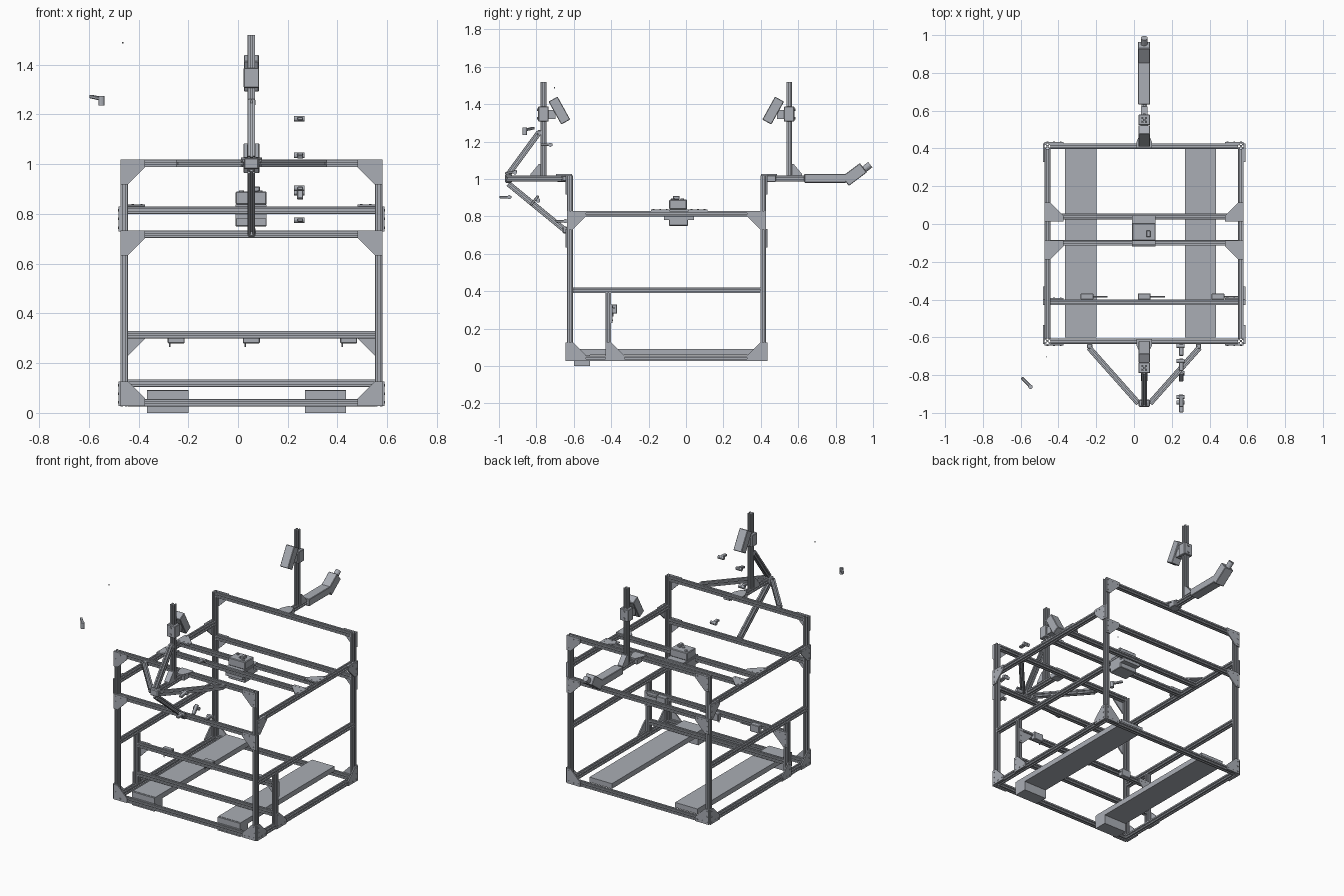
import bpy, bmesh, math
from mathutils import Vector, Matrix

if "Cube" in bpy.data.objects:
    bpy.data.objects.remove(bpy.data.objects["Cube"])

C, HX = 0.054, 0.512          # centre line and half spacing of posts
YF, YB, YM = -0.62, 0.412, -0.415
W = 0.030                     # extrusion width
H = W / 2
X, Y, Z = Vector((1, 0, 0)), Vector((0, 1, 0)), Vector((0, 0, 1))

# One dark steel grey for the whole machine
STEEL = bpy.data.materials.new("steel_grey")
STEEL.diffuse_color = (0.40, 0.42, 0.46, 1)
STEEL.use_nodes = True
STEEL.node_tree.nodes["Principled BSDF"].inputs["Base Color"].default_value = STEEL.diffuse_color


def finish(name, bm):
    bmesh.ops.recalc_face_normals(bm, faces=bm.faces)
    me = bpy.data.meshes.new(name)
    bm.to_mesh(me)
    bm.free()
    me.materials.append(STEEL)
    ob = bpy.data.objects.new(name, me)
    bpy.context.collection.objects.link(ob)
    return ob


def prism(bm, pts, vec):
    f = bm.faces.new([bm.verts.new(p) for p in pts])
    g = bmesh.ops.extrude_face_region(bm, geom=[f])['geom']
    bmesh.ops.translate(bm, vec=vec, verts=[e for e in g if isinstance(e, bmesh.types.BMVert)])


def slot_profile():
    a, n, t, d, e = H, W * 0.14, W * 0.25, W * 0.3, W * 0.05
    q = [(a - e, -a), (a, -a + e), (a, -n), (a - .1 * W, -n), (a - .1 * W, -t), (a - d, -n),
         (a - d, n), (a - .1 * W, t), (a - .1 * W, n), (a, n)]
    out = []
    for k in range(4):
        c, s = (1, 0, -1, 0)[k], (0, 1, 0, -1)[k]
        out += [(x * c - y * s, x * s + y * c) for x, y in q]
    return out


PROFILE = slot_profile()


def rail(name, p0, p1):
    p0, p1 = Vector(p0), Vector(p1)
    d = (p1 - p0).normalized()
    u = X if abs(d.x) < 1e-4 else Z
    v = d.cross(u)
    bm = bmesh.new()
    prism(bm, [p0 + u * a + v * b for a, b in PROFILE], p1 - p0)
    return finish(name, bm)


def box(name, lo, hi, bevel=0.0):
    lo, hi = Vector(lo), Vector(hi)
    bm = bmesh.new()
    m = Matrix.Translation((lo + hi) / 2) @ Matrix.Diagonal((*(hi - lo), 1))
    bmesh.ops.create_cube(bm, size=1, matrix=m)
    if bevel:
        bmesh.ops.bevel(bm, geom=bm.edges[:], offset=bevel, segments=1, affect='EDGES')
    return finish(name, bm)


def tilted_box(name, centre, size, angle, bevel=0.003):
    h = Vector(size) / 2
    ob = box(name, -h, h, bevel)
    ob.location = centre
    ob.rotation_euler.x = angle
    return ob


def cyl(name, p0, p1, r, n=16):
    p0, p1 = Vector(p0), Vector(p1)
    d = p1 - p0
    bm = bmesh.new()
    m = Matrix.Translation((p0 + p1) / 2) @ d.to_track_quat('Z', 'Y').to_matrix().to_4x4()
    bmesh.ops.create_cone(bm, cap_ends=True, segments=n, radius1=r, radius2=r, depth=d.length, matrix=m)
    return finish(name, bm)


def gusset(name, o, u, v, n, s=0.1):
    """Five-sided corner plate with bolts; o is the corner, u and v run along the legs."""
    o = Vector(o)
    k = 0.3 * s
    bm = bmesh.new()
    prism(bm, [o + u * a + v * b for a, b in [(0, 0), (s, 0), (s, k), (k, s), (0, s)]], n * 0.008)
    for a, b in [(.15, .15), (.5, .15), (.85, .15), (.15, .5), (.15, .85)]:
        c = o + (u * a + v * b) * s + n * 0.008
        r = 0.05 * s
        prism(bm, [c + u * r * math.cos(t * math.pi / 4) + v * r * math.sin(t * math.pi / 4) for t in range(8)], n * 0.002)
    return finish(name, bm)


# Corner posts, side rails and their plates
for s, side in ((-1, "left"), (1, "right")):
    x, xo, inn = C + s * HX, C + s * (HX + H), X * -s
    for y, end, t in ((YF, "front", 1), (YB, "back", -1)):
        rail(f"{side}_{end}_post", (x, y, 0.027), (x, y, 1.018))
        yo = y - t * H
        gusset(f"{side}_{end}_foot_plate", (xo, yo, 0.027), Y * t, Z, X * s)
        gusset(f"{side}_{end}_upper_side_plate", (xo, yo, 0.83), Y * t, -Z, X * s)
        for zz, v, lab in ((0.027, Z, "bottom"), (0.733, -Z, "middle"), (1.018, -Z, "top")):
            gusset(f"{side}_{end}_{lab}_plate", (xo, yo, zz), inn, v, Y * -t)
    for z in (0.041, 0.405, 0.815):
        rail(f"{side}_side_rail", (x, YF + H, z), (x, YB - H, z))
    # short inner post with its plates
    rail(f"{side}_short_post", (x, YM, 0.055), (x, YM, 0.391))
    gusset(f"{side}_short_post_plate", (xo, YM - H, 0.027), Y, Z, X * s)
    gusset(f"{side}_sensor_rail_plate", (xo, YM + H, 0.33), inn, -Z, Y)
    # flat plates holding the two roof rails
    gusset(f"{side}_roof_plate_rear", (xo, 0.014, 0.83), inn, Y, Z)
    gusset(f"{side}_roof_plate_front", (xo, -0.088, 0.83), inn, -Y, Z)

# Cross rails
for y, z, lab in [(YF, .041, "front_bottom"), (YF, .718, "front_middle"), (YF, 1.003, "front_top"),
                  (YB, .041, "back_bottom"), (YB, .718, "back_middle"), (YB, 1.003, "back_top"),
                  (YM, .12, "lower_inner"), (YM, .315, "sensor"),
                  (.04, .815, "roof_rear"), (-.1, .815, "roof_front")]:
    rail(lab + "_rail", (C - HX + H, y, z), (C + HX - H, y, z))

# Floor slabs with front blocks
for x in (-0.282, 0.352):
    box("floor_slab", (x - .083, -.59, .058), (x + .083, .4, .092))
    box("floor_slab_block", (x - .083, -.6, 0), (x + .083, -.513, .09))

# Sensors along the inner rail
for x in (-0.249, C, 0.445):
    box("sensor_box", (x - .034, YM + H, .28), (x + .034, -.368, .33), .003)
    cyl("sensor_cable", (x + .03, -.385, .31), (x + .11, -.385, .31), .005, 8)
    cyl("sensor_pin", (x - .025, -.39, .265), (x - .025, -.39, .285), .003, 8)

# Central roof unit
box("roof_unit_plate", (-.01, -.112, .828), (.115, .045, .838))
box("roof_unit_body", (-.01, -.09, .838), (.115, .005, .89), .004)
box("roof_unit_cap", (.065, -.07, .89), (.088, -.035, .91), .003)
box("roof_unit_under_plate", (-.01, -.118, .78), (.115, .043, .8))
box("roof_unit_lower", (-.01, -.09, .75), (.115, .01, .828), .003)
for dx, dy in ((-.04, -.02), (.0, -.05), (.035, -.07)):
    cyl("roof_unit_knob", (C + dx, dy, .885), (C + dx, dy, .895), .01, 12)

# Masts and cameras, front and back
for t, y, lab in ((1, -0.762, "front"), (-1, 0.551, "back")):
    rail(lab + "_mast", (C, y, 1.018), (C, y, 1.52))
    box(lab + "_camera_clamp", (C - .031, y - .028, 1.307), (C + .031, y + .028, 1.387), .003)
    box(lab + "_camera_bracket", (C - .02, min(y, y + t * .065), 1.32), (C + .02, max(y, y + t * .065), 1.37))
    tilted_box(lab + "_camera", (C, y + t * .085, 1.366), (.06, .055, .14), t * math.radians(29))
    for dz in (1.325, 1.37):
        cyl(lab + "_clamp_face_bolt", (C, y - t * .034, dz), (C, y - t * .02, dz), .007, 12)
    # mast foot bracket
    bm = bmesh.new()
    yo = y - t * H
    prism(bm, [Vector((C - .018, yo - t * a, z)) for a, z in
               ((0, 1.018), (.055, 1.018), (.055, 1.026), (.01, 1.08), (0, 1.08))], X * .036)
    finish(lab + "_mast_foot", bm)
    # bracket joining the arm to the top rail
    ye = (YF if t > 0 else YB) - t * H
    bm = bmesh.new()
    prism(bm, [Vector((C + a, ye + t * b, 1.018)) for a, b in
               ((-.042, .025), (.042, .025), (.042, -.005), (.018, -.06), (-.018, -.06), (-.042, -.005))], Z * .008)
    finish(lab + "_arm_bracket", bm)
    box(lab + "_arm_block", (C - .03, min(ye, ye - t * .055), .985), (C + .03, max(ye, ye - t * .055), 1.02), .003)

# Front boom with struts
rail("front_boom", (C, YF - H, 1.003), (C, -.968, 1.003))
rail("upper_strut", (C, -.95, 1.025), (C, -.785, 1.25))
rail("lower_strut", (C, -.95, .975), (C, -.645, .725))
box("boom_hub", (C - .03, -.968, .98), (C + .03, -.93, 1.025), .005)
box("upper_strut_end", (C - .016, -.795, 1.235), (C + .016, -.772, 1.262), .004)
box("lower_strut_end", (C - .016, -.66, .71), (C + .016, -.636, .745), .004)
for s in (-1, 1):
    rail("boom_side_strut", (C + s * .03, -.95, 1.003), (C + s * .292, -.655, 1.003))
    box("side_strut_end", (C + s * .288 - .014, -.66, .989), (C + s * .288 + .014, -.635, 1.017), .003)

# Back boom with end unit
rail("back_boom", (C, YB + H, 1.003), (C, .64, 1.003))
box("back_boom_case", (C - .032, .632, .98), (C + .032, .855, 1.028), .003)
tilted_box("back_tilt_case", (C, .9, 1.024), (.064, .12, .062), math.radians(37))
cyl("back_tilt_tip", (C, .94, 1.042), (C, .985, 1.077), .018)

# Loose clamp levers beside the front boom
for i, (y, z, a) in enumerate([(-.745, 1.183, 0), (-.935, 1.035, .2), (-.965, .903, 0),
                               (-.81, .885, .9), (-.665, .775, 0)]):
    tilted_box(f"lever_arm_{i}", (.25, y, z), (.024, .065, .014), a)
    cyl(f"lever_hub_{i}", (.226, y + .02, z), (.268, y + .02, z), .011, 12)
arm = tilted_box("far_lever_arm", (-.573, -.835, 1.268), (.06, .016, .014), 0)
arm.rotation_euler = (0, .15, -.8)
cyl("far_lever_hub", (-.548, -.862, 1.235), (-.548, -.862, 1.275), .012, 12)
cyl("loose_pin", (-.464, -.703, 1.485), (-.464, -.703, 1.491), .003, 8)
